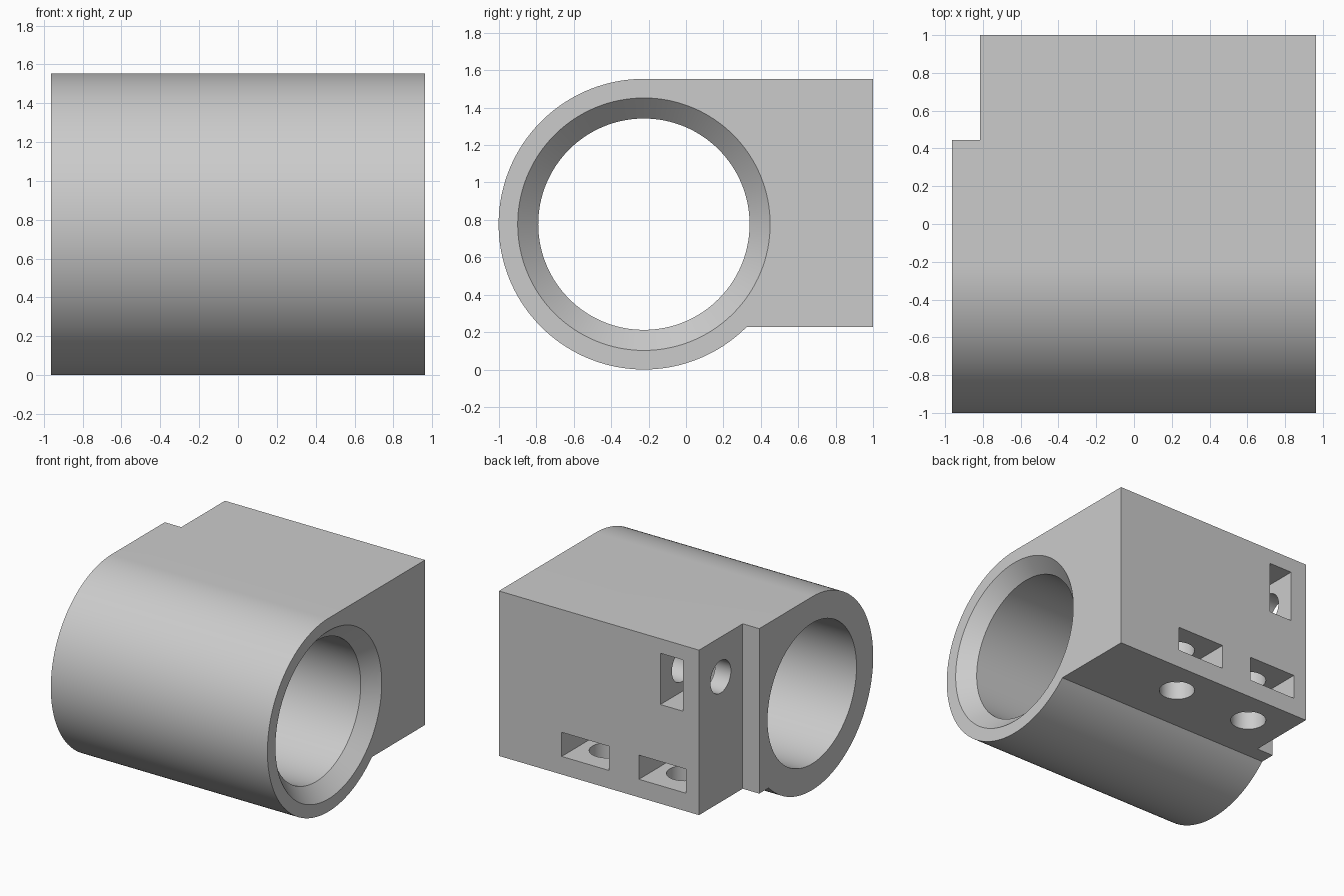
import bpy, bmesh
from math import cos, sin, asin, pi, radians
from mathutils import Vector

cube = bpy.data.objects.get("Cube")
if cube:
    bpy.data.objects.remove(cube, do_unlink=True)

HALF = 0.963                       # half length along x
CY, CZ, R = -0.225, 0.777, 0.777   # barrel axis and outer radius
BORE, CHAMFER = 0.565, 0.11
BASE, NOTCH_X, SCREW_Y, SCREW_R = 0.228, -0.816, 0.725, 0.13

grey = bpy.data.materials.new("light grey")
grey.use_nodes = True
colour = (0.6, 0.6, 0.6, 1)
grey.diffuse_color = colour
grey.node_tree.nodes["Principled BSDF"].inputs["Base Color"].default_value = colour


def make_object(name, bm):
    bmesh.ops.recalc_face_normals(bm, faces=bm.faces)
    mesh = bpy.data.meshes.new(name)
    bm.to_mesh(mesh)
    bm.free()
    obj = bpy.data.objects.new(name, mesh)
    bpy.context.collection.objects.link(obj)
    mesh.materials.append(grey)
    return obj


def turned(name, start, axis, profile, sides=48):
    """Solid of rings, profile = (distance along axis, radius)."""
    axis = Vector(axis)
    u = axis.orthogonal().normalized()
    v = axis.cross(u)
    bm = bmesh.new()
    rings = []
    for dist, r in profile:
        ring = []
        for i in range(sides):
            a = 2 * pi * i / sides
            ring.append(bm.verts.new(Vector(start) + axis * dist + (u * cos(a) + v * sin(a)) * r))
        rings.append(ring)
    for a, b in zip(rings, rings[1:]):
        for i in range(sides):
            j = (i + 1) % sides
            bm.faces.new((a[i], a[j], b[j], b[i]))
    bm.faces.new(rings[0])
    bm.faces.new(rings[-1])
    return make_object(name, bm)


def box(name, low, high):
    bm = bmesh.new()
    bmesh.ops.create_cube(bm, size=1)
    for vert in bm.verts:
        vert.co = [(l + h) / 2 + c * (h - l) for l, h, c in zip(low, high, vert.co)]
    return make_object(name, bm)


# Body: round barrel running tangentially into a square mounting block
bm = bmesh.new()
end = 2 * pi + asin((BASE - CZ) / R)
steps = 96
outline = []
for i in range(steps + 1):
    a = pi / 2 + (end - pi / 2) * i / steps
    outline.append((CY + R * cos(a), CZ + R * sin(a)))
outline += [(1, BASE), (1, CZ + R)]
face = bm.faces.new([bm.verts.new((-HALF, y, z)) for y, z in outline])
extruded = bmesh.ops.extrude_face_region(bm, geom=[face])
moved = [g for g in extruded["geom"] if isinstance(g, bmesh.types.BMVert)]
bmesh.ops.translate(bm, verts=moved, vec=(2 * HALF, 0, 0))
body = make_object("clamp_body", bm)

# Bore with a chamfered mouth on the left end, and the corner notch
cutters = [
    turned("bore_cutter", (-1.2, CY, CZ), (1, 0, 0),
           [(0, BORE), (1.2 + HALF - CHAMFER, BORE), (1.3 + HALF, BORE + CHAMFER + 0.1 - 0.0)], 128),
    box("notch_cutter", (-1.2, 0.445, -0.2), (NOTCH_X, 1.2, 1.8)),
]

# Bottom screw holes with nut slots open to the back
for x in (0.195, -0.492):
    cutters.append(turned("bottom_screw_cutter", (x, SCREW_Y, 0.1), (0, 0, 1),
                          [(0, SCREW_R), (0.75, SCREW_R)]))
    cutters.append(box("bottom_nut_cutter", (x - 0.21, 0.52, 0.373), (x + 0.21, 1.2, 0.567)))

# Side screw hole with an upright nut slot
cutters.append(turned("side_screw_cutter", (-1.1, SCREW_Y, 1.235), (1, 0, 0),
                      [(0, SCREW_R), (0.9, SCREW_R)]))
cutters.append(box("side_nut_cutter", (-0.675, 0.52, 1.025), (-0.473, 1.2, 1.437)))

# Cut everything and tidy up
bpy.context.view_layer.objects.active = body
for cutter in cutters:
    cutter.hide_render = True
    mod = body.modifiers.new(cutter.name, "BOOLEAN")
    mod.operation = "DIFFERENCE"
    mod.solver = "EXACT"
    mod.object = cutter
    bpy.ops.object.modifier_apply(modifier=mod.name)
for cutter in cutters:
    bpy.data.objects.remove(cutter, do_unlink=True)

bpy.ops.object.select_all(action="DESELECT")
body.select_set(True)
bpy.ops.object.shade_smooth_by_angle(angle=radians(30))
